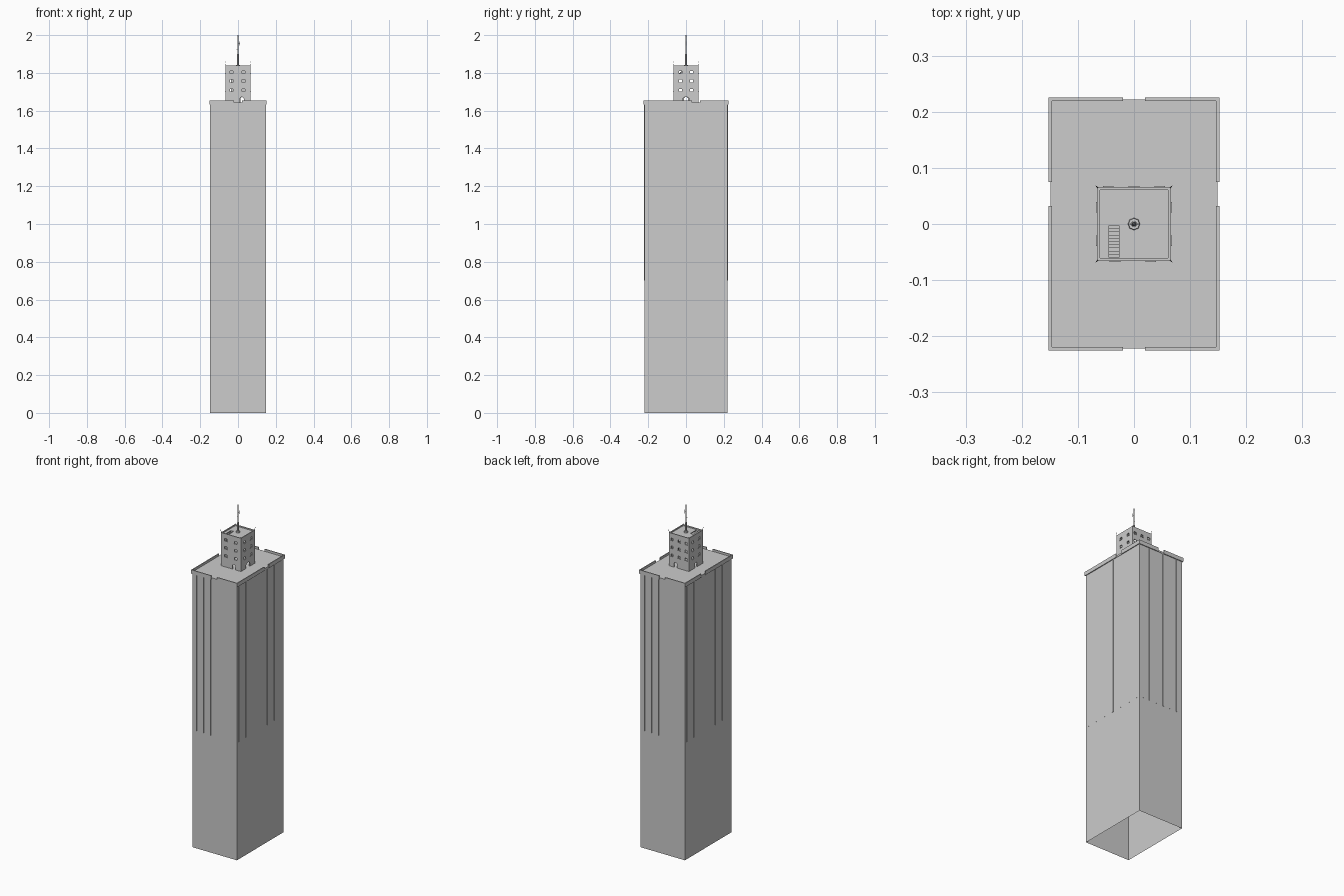
import bpy, bmesh, math
from mathutils import Matrix, Vector

if "Cube" in bpy.data.objects:
    bpy.data.objects.remove(bpy.data.objects["Cube"])

grey = bpy.data.materials.new("concrete_grey")
grey.diffuse_color = (0.604, 0.604, 0.604, 1)
grey.use_nodes = True
grey.node_tree.nodes["Principled BSDF"].inputs["Base Color"].default_value = grey.diffuse_color


def finish(name, bm):
    me = bpy.data.meshes.new(name)
    bmesh.ops.recalc_face_normals(bm, faces=bm.faces[:])
    bm.to_mesh(me)
    bm.free()
    me.materials.append(grey)
    ob = bpy.data.objects.new(name, me)
    bpy.context.collection.objects.link(ob)
    return ob


def add_box(bm, x0, x1, y0, y1, z0, z1):
    m = Matrix.Translation(((x0 + x1) / 2, (y0 + y1) / 2, (z0 + z1) / 2)) @ \
        Matrix.Diagonal((x1 - x0, y1 - y0, z1 - z0, 1))
    return bmesh.ops.create_cube(bm, size=1, matrix=m)


def boxes(name, items):
    bm = bmesh.new()
    for b in items:
        add_box(bm, *b)
    return finish(name, bm)


def add_rod(bm, a, b, r0, r1, n=8):
    a, b = Vector(a), Vector(b)
    d = b - a
    m = Matrix.Translation((a + b) / 2) @ d.to_track_quat('Z', 'Y').to_matrix().to_4x4()
    bmesh.ops.create_cone(bm, cap_ends=True, segments=n, radius1=r0, radius2=r1,
                          depth=d.length, matrix=m)


# Main tower shaft, open underneath
W, D, H = 0.147, 0.22, 1.64
bm = bmesh.new()
add_box(bm, -W, W, -D, D, 0, H)
bm.faces.ensure_lookup_table()
low = [f for f in bm.faces if f.calc_center_median().z < 0.01]
bmesh.ops.delete(bm, geom=low, context='FACES_ONLY')
finish("tower_body", bm)

# Thin vertical ribs on the upper part of all four sides
ribs = []
t, w, z0, z1 = 0.0015, 0.004, 0.70, 1.63
for i in range(6):
    x = -0.122 + i * 0.0465
    for s in (-1, 1):
        y = s * D
        ribs.append((s * -x - w, s * -x + w, min(y, y + s * t), max(y, y + s * t), z0, z1))
for i in range(7):
    y = -0.2 + i * 0.067
    for s in (-1, 1):
        x = s * W
        ribs.append((min(x, x + s * t), max(x, x + s * t), s * y - w, s * y + w, z0, z1))
boxes("facade_ribs", ribs)

# Roof parapet with a gap in the middle of each side
PX, PY, T, B, P = 0.152, 0.225, 0.0055, 1.632, 1.655
par = []
for s in (-1, 1):
    ya, yb = sorted((s * PY, s * (PY - T)))
    xa, xb = sorted((s * PX, s * (PX - T)))
    par += [(-PX, -0.02, ya, yb, B, P), (0.02, PX, ya, yb, B, P),
            (xa, xb, -PY + T, 0.032, B, P), (xa, xb, 0.075, PY - T, B, P)]
boxes("roof_parapet", par)
boxes("roof_slab", [(-0.149, 0.149, -0.222, 0.222, B, H + 0.002)])

# Penthouse walls, cut through by windows and arched doors
R, I, G, K = 0.066, 0.061, 1.642, 1.84
walls = {"front": (-R, R, -R, -I, G, K), "back": (-R, R, I, R, G, K),
         "left": (-R, -I, -I, I, G, K), "right": (I, R, -I, I, G, K)}
columns = {"front": (-0.034, 0.030), "back": (-0.046, 0.0, 0.046),
           "left": (-0.03, 0.03), "right": (-0.03, 0.03)}
doors = {"front": (0.02, 0.011), "right": (0.0, 0.017),
         "left": (0.0, 0.011), "back": (0.023, 0.011)}
angle = {"front": 0, "right": 90, "back": 180, "left": 270}
sills = bmesh.new()
for side, dims in walls.items():
    rot = Matrix.Rotation(math.radians(angle[side]), 4, 'Z')
    flip = -1 if side in ("back", "left") else 1
    cut = bmesh.new()
    for c in columns[side]:
        c *= flip
        for z in (1.709, 1.757, 1.804):
            add_box(cut, c - 0.008, c + 0.008, -0.075, -0.052, z - 0.007, z + 0.007)
            sill = add_box(sills, c - 0.0095, c + 0.0095, -0.068, -0.0655, z - 0.009, z - 0.007)
            bmesh.ops.transform(sills, matrix=rot, verts=sill["verts"])
    # arched door prism
    dx, hw = doors[side]
    dx *= flip
    spring = 1.672 - min(hw, 0.011)
    pts = [(dx - hw, 1.63), (dx + hw, 1.63)]
    pts += [(dx + hw * math.cos(a * math.pi / 8), spring + 0.011 * math.sin(a * math.pi / 8))
            for a in range(9)]
    face = cut.faces.new([cut.verts.new((x, -0.075, z)) for x, z in pts])
    ext = bmesh.ops.extrude_face_region(cut, geom=[face])
    moved = [v for v in ext["geom"] if isinstance(v, bmesh.types.BMVert)]
    bmesh.ops.translate(cut, verts=moved, vec=(0, 0.023, 0))
    bmesh.ops.transform(cut, matrix=rot, verts=cut.verts[:])
    cutter = finish(side + "_opening_cutter", cut)
    cutter.hide_render = True
    cutter.hide_viewport = True
    wall = boxes("penthouse_wall_" + side, [dims])
    mod = wall.modifiers.new("openings", 'BOOLEAN')
    mod.operation = 'DIFFERENCE'
    mod.solver = 'EXACT'
    mod.object = cutter
finish("window_sills", sills)

# Penthouse roof with a stair opening, and steps leading down
sx0, sx1, sy0, sy1, rz, rb = -0.045, -0.027, -0.06, -0.003, 1.833, 1.828
boxes("penthouse_roof", [(-I, sx0, -I, I, rb, rz), (sx1, I, -I, I, rb, rz),
                         (sx0, sx1, sy1, I, rb, rz), (sx0, sx1, -I, sy0, rb, rz)])
n = 10
step = (sy1 - sy0) / n
boxes("stairs", [(sx0, sx1, sy1 - (i + 1) * step, sy1 - i * step,
                  rz - 0.012 - (i + 1) * step, rz - (i + 1) * step) for i in range(n)])

# Corner spikes
bm = bmesh.new()
for sx in (-1, 1):
    for sy in (-1, 1):
        add_rod(bm, (sx * 0.064, sy * 0.064, 1.835), (sx * 0.068, sy * 0.068, 1.862),
                0.0016, 0.0005, 4)
finish("corner_spikes", bm)

# Central mast with base, collar and side aerials
bm = bmesh.new()
add_rod(bm, (0, 0, rz), (0, 0, 1.842), 0.011, 0.010)
add_rod(bm, (0, 0, 1.842), (0, 0, 1.90), 0.005, 0.004)
add_rod(bm, (0, 0, 1.90), (0, 0, 1.96), 0.0035, 0.003)
add_rod(bm, (0, 0, 1.96), (0, 0, 2.0), 0.003, 0.0015)
add_rod(bm, (0, 0, 1.955), (0.009, 0, 1.955), 0.001, 0.001, 4)
add_rod(bm, (0.009, 0, 1.945), (0.009, 0, 1.965), 0.0015, 0.0015, 6)
add_rod(bm, (0, 0, 1.925), (-0.008, 0, 1.925), 0.001, 0.001, 4)
finish("antenna_mast", bm)
